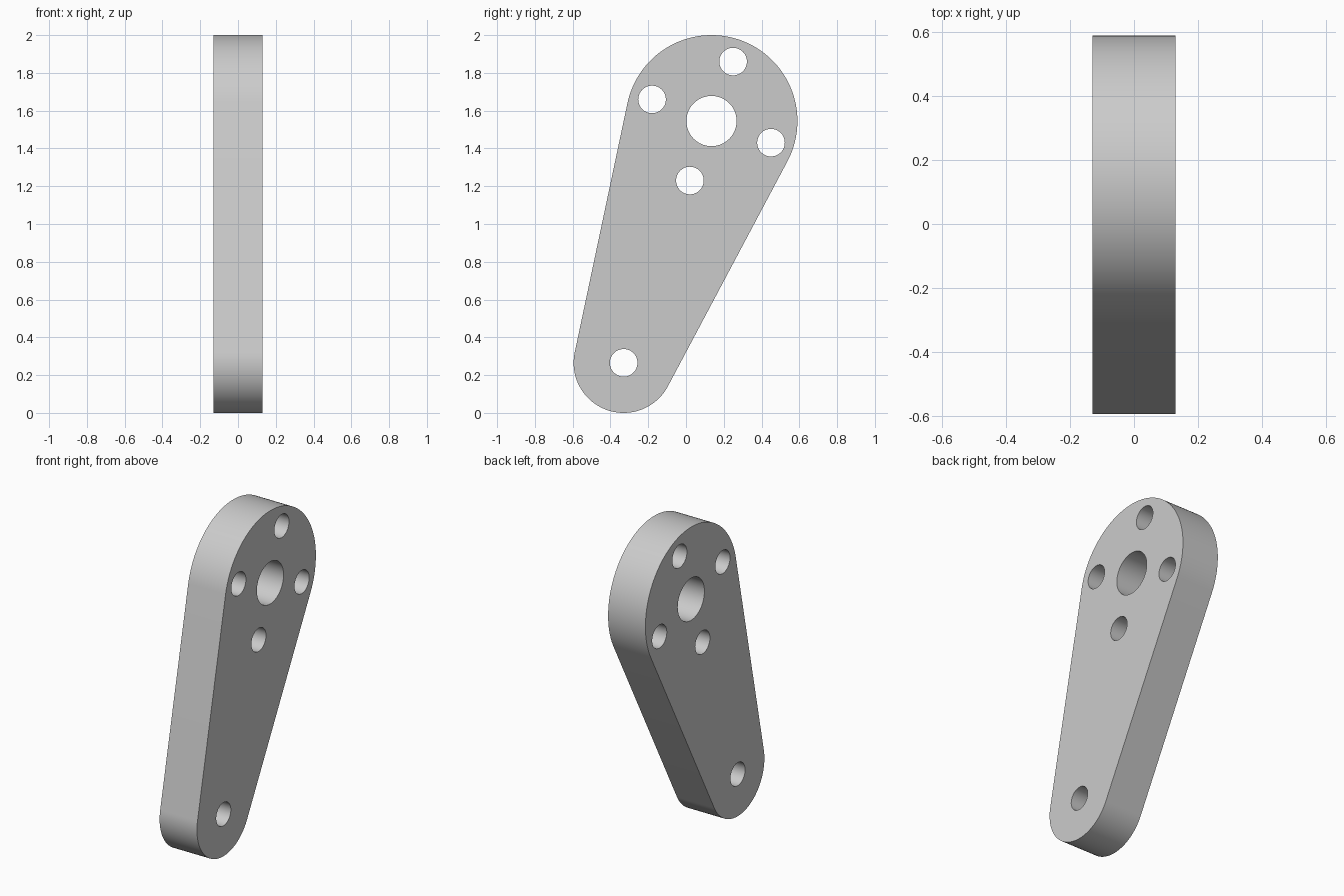
import bpy
import bmesh
from math import sin, cos, acos, pi, tau
from mathutils import Matrix, Vector

cube = bpy.data.objects.get("Cube")
if cube:
    bpy.data.objects.remove(cube, do_unlink=True)

HALF_THICKNESS = 0.13
HUB, HUB_R = Vector((0.135, 1.545)), 0.455
TIP, TIP_R = Vector((-0.33, 0.265)), 0.265
BORE_R, BOLT_R, BOLT_CIRCLE = 0.133, 0.073, 0.335

metal = bpy.data.materials.new("light grey metal")
metal.use_nodes = True
grey = (0.6, 0.6, 0.6, 1)
metal.diffuse_color = grey
metal.node_tree.nodes["Principled BSDF"].inputs["Base Color"].default_value = grey


def arc(centre, radius, start, end, steps):
    """Points along an arc, both ends included."""
    angles = [start + (end - start) * i / steps for i in range(steps + 1)]
    return [centre + radius * Vector((cos(a), sin(a))) for a in angles]


def add_loop(curve, points):
    spline = curve.splines.new('POLY')
    spline.points.add(len(points) - 1)
    for p, co in zip(spline.points, points):
        p.co = (co.x, co.y, 0, 1)
    spline.use_cyclic_u = True


def add_hole(curve, centre, radius):
    add_loop(curve, arc(centre, radius, 0, tau, 64)[:-1])


# Tapered outline: two arcs joined by their common tangents
axis = HUB - TIP
lean = math_angle = Vector((1, 0)).angle(axis)
spread = acos((TIP_R - HUB_R) / axis.length)
profile = bpy.data.curves.new("lever_profile", 'CURVE')
profile.dimensions = '2D'
profile.fill_mode = 'BOTH'
profile.extrude = HALF_THICKNESS
add_loop(profile, arc(HUB, HUB_R, lean - spread, lean + spread, 72)
         + arc(TIP, TIP_R, lean + spread, lean - spread + tau, 56))

# Central bore, four bolt holes around it, and the pivot hole at the tip
add_hole(profile, HUB, BORE_R)
for i in range(4):
    a = lean + i * pi / 2
    add_hole(profile, HUB + BOLT_CIRCLE * Vector((cos(a), sin(a))), BOLT_R)
add_hole(profile, TIP, BOLT_R)

# Turn the extruded profile into a mesh
helper = bpy.data.objects.new("profile_helper", profile)
bpy.context.collection.objects.link(helper)
bpy.context.view_layer.update()
mesh = bpy.data.meshes.new_from_object(
    helper.evaluated_get(bpy.context.evaluated_depsgraph_get()))
bpy.data.objects.remove(helper, do_unlink=True)

# Stand it up: profile x -> y, profile y -> z, extrusion -> x
bm = bmesh.new()
bm.from_mesh(mesh)
bmesh.ops.transform(bm, verts=bm.verts, matrix=Matrix(
    ((0, 0, 1, 0), (1, 0, 0, 0), (0, 1, 0, 0), (0, 0, 0, 1))))
bmesh.ops.remove_doubles(bm, verts=bm.verts, dist=0.0001)
bmesh.ops.recalc_face_normals(bm, faces=bm.faces)
bm.to_mesh(mesh)
bm.free()

mesh.materials.clear()
mesh.materials.append(metal)
lever = bpy.data.objects.new("lever_arm", mesh)
bpy.context.collection.objects.link(lever)
bpy.ops.object.select_all(action='DESELECT')
lever.select_set(True)
bpy.context.view_layer.objects.active = lever
bpy.ops.object.shade_smooth_by_angle(angle=pi / 6)
